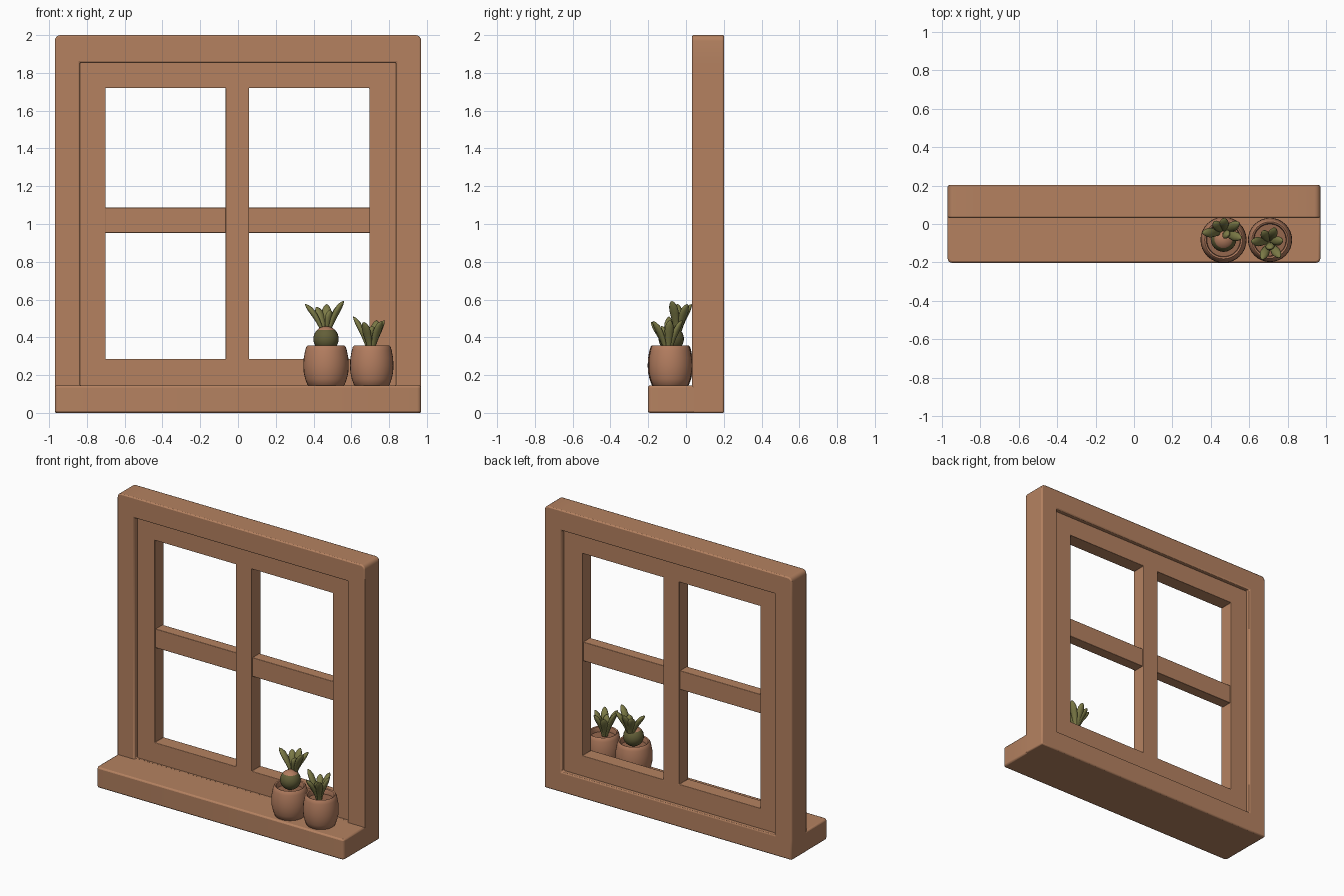
import bpy, bmesh, math
from mathutils import Vector

if "Cube" in bpy.data.objects:
    bpy.data.objects.remove(bpy.data.objects["Cube"])


def material(name, rgb):
    m = bpy.data.materials.new(name)
    m.diffuse_color = (*rgb, 1)
    m.use_nodes = True
    m.node_tree.nodes["Principled BSDF"].inputs["Base Color"].default_value = m.diffuse_color
    return m


WOOD = material("warm wood", (0.46, 0.222, 0.118))
CLAY = material("clay", (0.45, 0.205, 0.115))
SOIL = material("soil", (0.30, 0.135, 0.075))
LEAF = material("leaf green", (0.20, 0.195, 0.062))
BULB = material("dark olive", (0.125, 0.115, 0.04))


def finish(name, bm, mats, bevel=0, angle=35):
    bmesh.ops.recalc_face_normals(bm, faces=bm.faces[:])
    me = bpy.data.meshes.new(name)
    bm.to_mesh(me)
    bm.free()
    ob = bpy.data.objects.new(name, me)
    bpy.context.collection.objects.link(ob)
    for m in mats:
        me.materials.append(m)
    if bevel:
        mod = ob.modifiers.new("soft_edges", 'BEVEL')
        mod.width, mod.segments, mod.limit_method = bevel, 2, 'ANGLE'
    bpy.ops.object.select_all(action='DESELECT')
    ob.select_set(True)
    bpy.context.view_layer.objects.active = ob
    bpy.ops.object.shade_smooth_by_angle(angle=math.radians(angle))
    return ob


def lattice(name, xs, zs, holes, y0, y1, bevel, corner=0):
    """Panel on an x/z grid, with the listed cells left open, thickened in y."""
    bm = bmesh.new()
    v = {(i, j): bm.verts.new((x, y0, z)) for i, x in enumerate(xs) for j, z in enumerate(zs)}
    for i in range(len(xs) - 1):
        for j in range(len(zs) - 1):
            if (i, j) not in holes:
                bm.faces.new((v[i, j], v[i + 1, j], v[i + 1, j + 1], v[i, j + 1]))
    r = bmesh.ops.extrude_face_region(bm, geom=bm.faces[:], use_keep_orig=True)
    for e in r['geom']:
        if isinstance(e, bmesh.types.BMVert):
            e.co.y = y1
    if corner:  # round the two upper outer corners
        es = [e for e in bm.edges if all(abs(abs(w.co.x) - xs[-1]) < 1e-4 and
              abs(w.co.z - zs[-1]) < 1e-4 for w in e.verts)]
        bmesh.ops.bevel(bm, geom=es, offset=corner, segments=4, profile=0.5, affect='EDGES')
    return finish(name, bm, [WOOD], bevel)


def box(name, x0, x1, y0, y1, z0, z1, bevel, corner=0):
    bm = bmesh.new()
    bmesh.ops.create_cube(bm, size=1)
    for w in bm.verts:
        w.co = (x1 if w.co.x > 0 else x0, y1 if w.co.y > 0 else y0, z1 if w.co.z > 0 else z0)
    if corner:  # round the two front corners
        es = [e for e in bm.edges if all(abs(w.co.y - y0) < 1e-4 for w in e.verts)
              and abs(e.verts[0].co.z - e.verts[1].co.z) > 0.01]
        bmesh.ops.bevel(bm, geom=es, offset=corner, segments=4, profile=0.5, affect='EDGES')
    return finish(name, bm, [WOOD], bevel)


# Outer frame, sill, sash and crossbar
lattice("outer_frame", (-0.97, -0.837, 0.837, 0.97), (0, 0.143, 1.855, 2.0), {(1, 1)},
        0.032, 0.202, 0.008, 0.03)
box("sill", -0.97, 0.97, -0.202, 0.06, 0, 0.145, 0.01, 0.022)
lattice("sash", (-0.845, -0.702, -0.065, 0.058, 0.695, 0.845), (0.135, 0.285, 1.72, 1.865),
        {(1, 1), (3, 1)}, 0.068, 0.17, 0.003)
box("crossbar", -0.71, 0.705, 0.08, 0.158, 0.953, 1.087, 0.003)


def lathe(name, x, y, profile, mats, soil_from=None, n=32):
    bm = bmesh.new()
    rings = []
    for r, z in profile:
        rings.append([bm.verts.new((x + r * math.cos(2 * math.pi * k / n),
                                    y + r * math.sin(2 * math.pi * k / n), z)) for k in range(n)])
    for a, b in zip(rings, rings[1:]):
        for k in range(n):
            bm.faces.new((a[k], a[(k + 1) % n], b[(k + 1) % n], b[k]))
    bm.faces.new(rings[0])
    top = bm.faces.new(rings[-1])
    top.material_index = len(mats) - 1
    return finish(name, bm, mats)


# Round-bellied pots with an open rim and soil inside
for name, x, y, r in (("large_pot", 0.466, -0.083, 0.12), ("small_pot", 0.708, -0.083, 0.115)):
    prof = [(0.76, 0.143), (0.82, 0.148), (0.92, 0.18), (0.985, 0.215), (1, 0.25), (0.985, 0.29),
            (0.92, 0.33), (0.87, 0.35), (0.82, 0.356), (0.75, 0.352), (0.72, 0.34), (0.72, 0.318)]
    lathe(name, x, y, [(r * f, z) for f, z in prof], [CLAY, SOIL])

# Round bulb in the large pot, brown on its crown
bm = bmesh.new()
bmesh.ops.create_uvsphere(bm, u_segments=24, v_segments=16, radius=0.067)
for f in bm.faces:
    f.material_index = 1 if f.calc_center_median().z > 0.05 else 0
for w in bm.verts:
    w.co += Vector((0.466, -0.078, 0.392))
finish("bulb", bm, [BULB, CLAY])


def leaf(bm, base, tip, width):
    """Plump pointed leaf along a curve that bends outward."""
    a, c = Vector(base), Vector(tip)
    b = a.lerp(c, 0.45)
    b.z += 0.03
    b.x, b.y = a.x + (c.x - a.x) * 0.3, a.y + (c.y - a.y) * 0.3
    out = Vector((c.x - a.x, c.y - a.y, 0)).normalized()
    side = Vector((-out.y, out.x, 0))
    rings, n = [], 10
    for t, s in ((0, 0.45), (0.2, 0.62), (0.4, 0.85), (0.6, 1), (0.77, 0.93), (0.9, 0.62), (0.97, 0.3), (1, 0.06)):
        p = a * (1 - t) ** 2 + b * 2 * t * (1 - t) + c * t * t
        d = ((b - a) * (1 - t) + (c - b) * t).normalized()
        up = d.cross(side)
        rings.append([bm.verts.new(p + width * s * (side * math.cos(q) + up * 0.65 * math.sin(q)))
                      for q in (2 * math.pi * k / n for k in range(n))])
    for u, w in zip(rings, rings[1:]):
        for k in range(n):
            bm.faces.new((u[k], u[(k + 1) % n], w[(k + 1) % n], w[k]))
    bm.faces.new(rings[0])
    bm.faces.new(rings[-1])


def plant(name, base, tips, width):
    bm = bmesh.new()
    for t in tips:
        start = Vector(base).lerp(Vector((t[0], t[1], base[2])), 0.15)
        leaf(bm, start, t, width)
    finish(name, bm, [LEAF], angle=60)


# Leaf tufts
plant("tall_leaves", (0.466, -0.045, 0.42),
      [(0.355, -0.045, 0.575), (0.415, 0.012, 0.56), (0.47, 0.03, 0.575), (0.548, 0.008, 0.575),
       (0.56, -0.075, 0.592), (0.49, -0.06, 0.545)], 0.025)
plant("short_leaves", (0.704, -0.095, 0.325),
      [(0.61, -0.09, 0.51), (0.67, -0.035, 0.47), (0.735, -0.02, 0.49), (0.775, -0.085, 0.49),
       (0.76, -0.175, 0.485), (0.665, -0.185, 0.48), (0.71, -0.13, 0.46)], 0.024)
